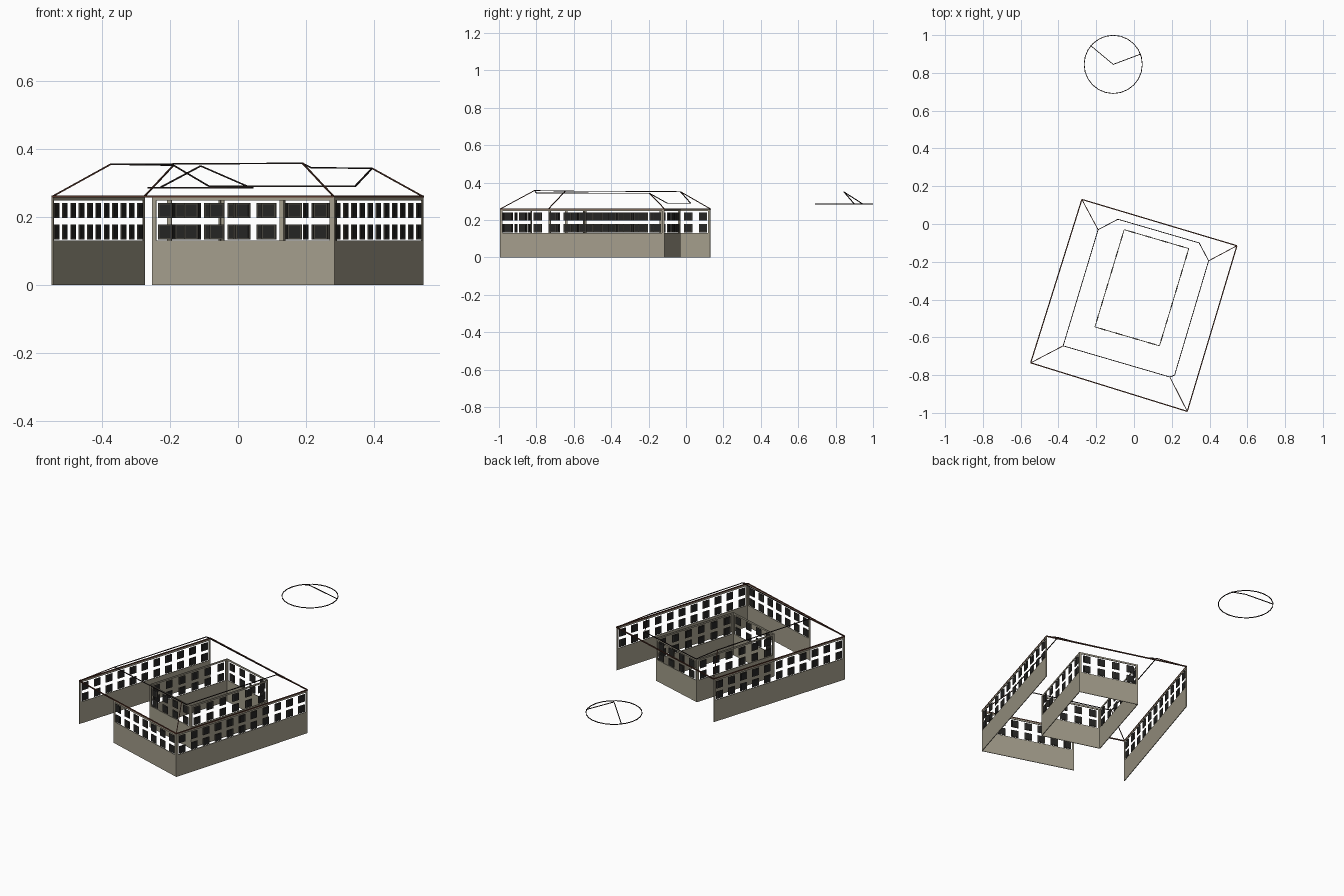
import bpy, bmesh, math
from mathutils import Vector, Matrix

if "Cube" in bpy.data.objects:
    bpy.data.objects.remove(bpy.data.objects["Cube"])


def material(name, rgb):
    m = bpy.data.materials.new(name)
    m.use_nodes = True
    m.diffuse_color = (*rgb, 1)
    m.node_tree.nodes["Principled BSDF"].inputs["Base Color"].default_value = (*rgb, 1)
    return m


stone = material("beige stone", (0.37, 0.34, 0.26))
frame = material("dark taupe frame", (0.06, 0.055, 0.045))
glass = material("charcoal glass", (0.018, 0.018, 0.017))
brown = material("red brown eave", (0.09, 0.035, 0.022))
dark = material("dark roof line", (0.02, 0.013, 0.012))


def finish(bm, name, mat):
    mesh = bpy.data.meshes.new(name)
    bm.to_mesh(mesh)
    bm.free()
    mesh.materials.append(mat)
    obj = bpy.data.objects.new(name, mesh)
    bpy.context.collection.objects.link(obj)


def bar(bm, p, q, width, height):
    """Box running from p to q, with its cross-section upright."""
    p, q = Vector(p), Vector(q)
    x = (q - p).normalized()
    y = Vector((0, 0, 1)).cross(x).normalized()
    z = x.cross(y)
    turn = Matrix((x, y, z)).transposed().to_4x4()
    size = Matrix.Diagonal(((q - p).length, width, height, 1))
    bmesh.ops.create_cube(bm, size=1, matrix=Matrix.Translation((p + q) / 2) @ turn @ size)


def panel(bm, a, b, s, t, z0, z1, thick):
    """Upright slab between distances s and t along the wall a-b."""
    d = (b - a).normalized()
    mid = Vector((0, 0, (z0 + z1) / 2))
    bar(bm, a + d * s + mid, a + d * t + mid, thick, z1 - z0)


def wall(name, a, b, count):
    length = (b - a).length
    pitch = length / count
    # Solid ground floor, slender end posts and top beam
    bm = bmesh.new()
    panel(bm, a, b, 0, length, 0, 0.13, 0.004)
    panel(bm, a, b, 0, length, 0.248, 0.258, 0.004)
    for s in (0, length - 0.012):
        panel(bm, a, b, s, s + 0.012, 0.13, 0.25, 0.004)
    finish(bm, name + "_wall", stone)
    # Two rows of framed windows
    frames, panes = bmesh.new(), bmesh.new()
    for i in range(count):
        c = (i + 0.5) * pitch
        for z in (0.134, 0.197):
            panel(frames, a, b, c - 0.022, c + 0.022, z, z + 0.044, 0.004)
            panel(panes, a, b, c - 0.017, c + 0.017, z + 0.004, z + 0.04, 0.006)
    finish(frames, name + "_window_frames", frame)
    finish(panes, name + "_window_panes", glass)


# Outer wings: the back is open and the front stops short of its right corner
A, B = Vector((-0.547, -0.735, 0)), Vector((0.282, -0.992, 0))
C, D = Vector((0.545, -0.115, 0)), Vector((-0.276, 0.13, 0))
wall("left_side", B, C, 11)
wall("right_side", A, D, 11)
wall("front", A.lerp(B, 0.355), B, 7)

# Inner courtyard
E, F = Vector((-0.052, -0.03, 0)), Vector((0.29, -0.13, 0))
G, H = Vector((0.135, -0.645, 0)), Vector((-0.207, -0.545, 0))
for name, a, b, count in (("court_back", E, F, 4), ("court_left", F, G, 6),
                          ("court_front", G, H, 4), ("court_right", H, E, 6)):
    wall(name, a, b, count)

# Eave edges
up = Vector((0, 0, 0.26))
eaves = [A + up, B + up, C + up, D + up]
bm = bmesh.new()
for i in range(4):
    bar(bm, eaves[i], eaves[(i + 1) % 4], 0.006, 0.006)
finish(bm, "eave_edges", brown)

# Open ridge loop and hips
ridge = [(-0.375, -0.645, 0.355), (0.19, -0.81, 0.358), (0.215, -0.8, 0.345),
         (0.395, -0.195, 0.343), (0.345, -0.1, 0.29), (-0.085, 0.025, 0.29),
         (-0.19, -0.03, 0.352)]
bm = bmesh.new()
for i in range(len(ridge)):
    bar(bm, ridge[i], ridge[(i + 1) % len(ridge)], 0.004, 0.004)
finish(bm, "roof_ridges", dark)
bm = bmesh.new()
for corner, k in zip(eaves, (0, 1, 3, 6)):
    bar(bm, corner, ridge[k], 0.004, 0.004)
finish(bm, "roof_hips", brown)

# Detached ring with two sloping pointer lines
centre = Vector((-0.11, 0.845, 0.286))
n = 24
rim = [centre + 0.154 * Vector((math.cos(i * math.tau / n), math.sin(i * math.tau / n), 0))
       for i in range(n)]
bm = bmesh.new()
for i in range(n):
    bar(bm, rim[i], rim[(i + 1) % n], 0.004, 0.004)
finish(bm, "ring", dark)
bm = bmesh.new()
for tip in ((-0.23, 0.945, 0.286), (0.037, 0.9, 0.286)):
    bar(bm, (-0.11, 0.845, 0.35), tip, 0.004, 0.004)
finish(bm, "ring_pointer", dark)
